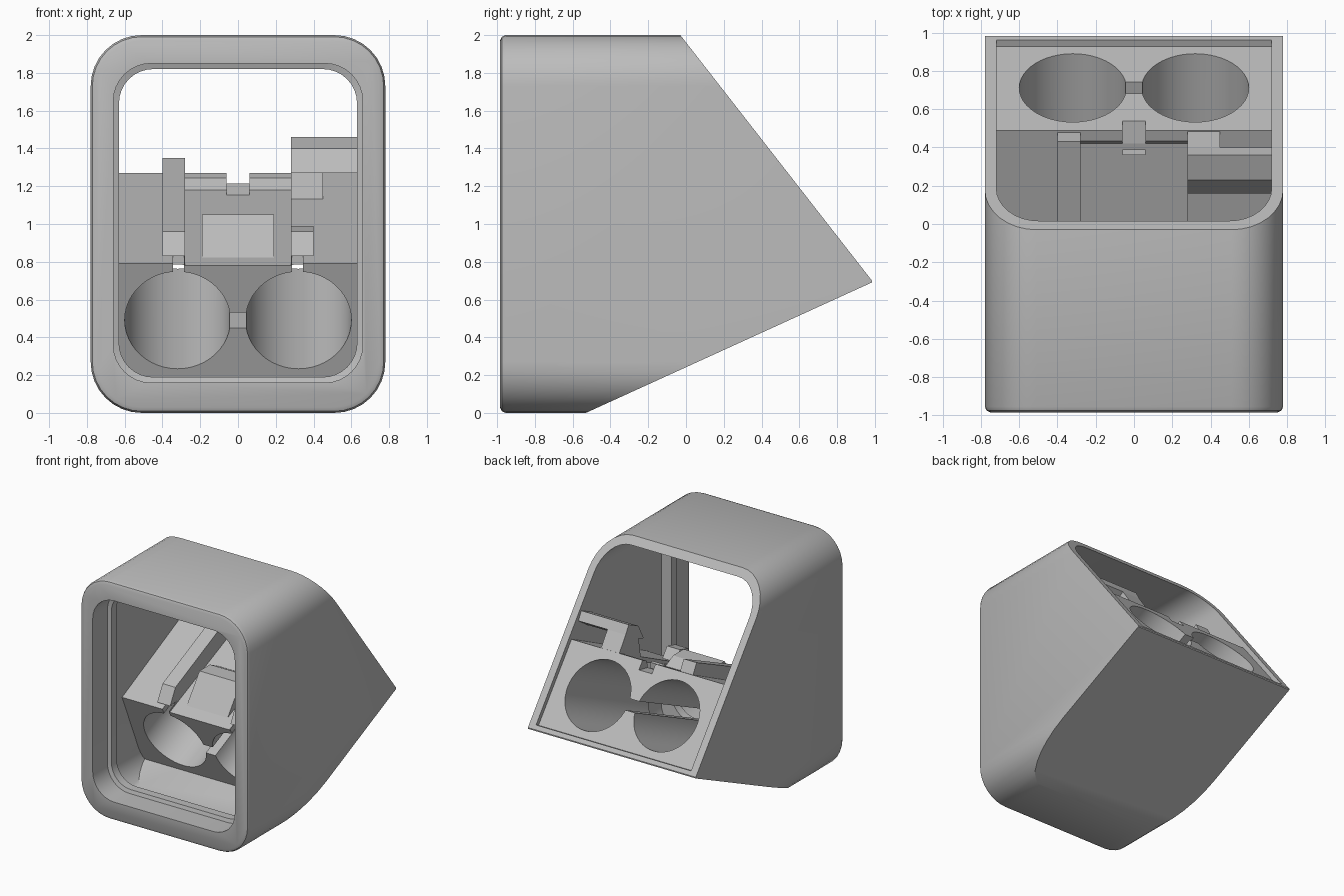
import bpy, bmesh, math
from mathutils import Vector

cube = bpy.data.objects.get("Cube")
if cube:
    bpy.data.objects.remove(cube, do_unlink=True)

GREY = (0.5, 0.5, 0.5, 1)
mat = bpy.data.materials.new("plain_grey")
mat.use_nodes = True
mat.diffuse_color = GREY
mat.node_tree.nodes["Principled BSDF"].inputs["Base Color"].default_value = GREY

# plane normals as (x, y, z)
SLANT = Vector((0, 0.788, 0.615))
UNDER = Vector((0, 0.415, -0.91))
AXIS = Vector((0, 0.91, 0.415))


def finish(bm, name):
    bmesh.ops.recalc_face_normals(bm, faces=bm.faces)
    mesh = bpy.data.meshes.new(name)
    bm.to_mesh(mesh)
    bm.free()
    mesh.materials.append(mat)
    ob = bpy.data.objects.new(name, mesh)
    bpy.context.collection.objects.link(ob)
    return ob


def trim(bm, point, normal):
    """Cut away everything on the normal's side and close the hole."""
    bmesh.ops.bisect_plane(bm, geom=bm.verts[:] + bm.edges[:] + bm.faces[:],
                           plane_co=point, plane_no=normal, clear_outer=True)
    bmesh.ops.holes_fill(bm, edges=[e for e in bm.edges if e.is_boundary], sides=0)


def loft(rings, steps=8):
    """Rounded rectangles (y, half width, z low, z high, radius) joined along y."""
    bm = bmesh.new()
    loops = []
    for y, w, z0, z1, r in rings:
        loop = []
        for k, (sx, top) in enumerate(((1, 1), (-1, 1), (-1, 0), (1, 0))):
            cx, cz = sx * (w - r), (z1 - r if top else z0 + r)
            for i in range(steps + 1):
                a = (k + i / steps) * math.pi / 2
                loop.append(bm.verts.new((cx + r * math.cos(a), y, cz + r * math.sin(a))))
        loops.append(loop)
    n = len(loops[0])
    for a, b in zip(loops, loops[1:]):
        for i in range(n):
            bm.faces.new((a[i], a[(i + 1) % n], b[(i + 1) % n], b[i]))
    bm.faces.new(loops[0])
    bm.faces.new(loops[-1])
    return bm


def prism(name, x0, x1, profile):
    """Side profile of (y, z) points extruded across x."""
    bm = bmesh.new()
    face = bm.faces.new([bm.verts.new((x0, y, z)) for y, z in profile])
    out = bmesh.ops.extrude_face_region(bm, geom=[face])["geom"]
    bmesh.ops.translate(bm, vec=(x1 - x0, 0, 0),
                        verts=[v for v in out if isinstance(v, bmesh.types.BMVert)])
    return finish(bm, name)


def cut(target, cutter):
    cutter.hide_render = True
    mod = target.modifiers.new("cut", "BOOLEAN")
    mod.operation, mod.solver, mod.object = "DIFFERENCE", "EXACT", cutter
    bpy.context.view_layer.objects.active = target
    bpy.ops.object.modifier_apply(modifier=mod.name)
    bpy.data.objects.remove(cutter, do_unlink=True)


def smooth(ob):
    bpy.ops.object.select_all(action="DESELECT")
    ob.select_set(True)
    bpy.context.view_layer.objects.active = ob
    bpy.ops.object.shade_smooth_by_angle(angle=math.radians(30))


# outer shell with a softened front rim and wedge-shaped back
bm = loft([(y, 0.78 - d, d, 2 - d, 0.27 - d)
           for y, d in ((-0.985, 0.03), (-0.975, 0.009), (-0.955, 0), (1.2, 0))])
trim(bm, (0, -0.03, 2), SLANT)
trim(bm, (0, -0.53, 0), UNDER)
trim(bm, (0, 0.984, 0), (0, 1, 0))
shell = finish(bm, "shell")

# stepped front opening and hollow inside, open on the slanted back
bm = loft([(-1.1, 0.66, 0.16, 1.85, 0.2), (-0.79, 0.66, 0.16, 1.85, 0.2),
           (-0.78, 0.63, 0.19, 1.82, 0.18), (-0.71, 0.63, 0.19, 1.82, 0.18),
           (-0.70, 0.72, 0.06, 1.94, 0.22), (1.3, 0.72, 0.06, 1.94, 0.22)])
trim(bm, Vector((0, -0.53, 0)) - UNDER * 0.045, UNDER)
cut(shell, finish(bm, "hollow_cutter"))
smooth(shell)

# holder block
block = prism("holder_block", -0.725, 0.725,
              [(-0.51, 0.79), (0.49, 1.27), (0.94, 0.70), (-0.24, 0.163)])

# wide channel and narrow middle groove
cut(block, prism("channel_cutter", -0.28, 0.28,
                 [(-0.6, 0.74), (0.42, 1.18), (0.47, 1.4), (-0.6, 1.2)]))
cut(block, prism("groove_cutter", -0.06, 0.06,
                 [(0.2, 1.09), (0.42, 1.182), (0.6, 1.22), (0.6, 1.4), (0.2, 1.4)]))

# twin round bores, each with a small notch above its front end
for side in (-1, 1):
    bm = bmesh.new()
    bmesh.ops.create_cone(bm, cap_ends=True, segments=48, radius1=0.28,
                          radius2=0.28, depth=2.2)
    turn = Vector((0, 0, 1)).rotation_difference(AXIS).to_matrix()
    bmesh.ops.rotate(bm, verts=bm.verts, matrix=turn)
    bmesh.ops.translate(bm, verts=bm.verts, vec=(side * 0.32, 0.15, 0.733))
    cut(block, finish(bm, "bore_cutter"))
    x = side * 0.315
    cut(block, prism("notch_cutter", x - 0.03, x + 0.03,
                     [(-0.6, 0.68), (-0.4, 0.70), (-0.42, 0.9), (-0.6, 0.9)]))

# slot joining the bores
cut(block, prism("slot_cutter", -0.07, 0.07,
                 [(-0.6, 0.34), (1.0, 1.07), (1.0, 1.17), (-0.6, 0.44)]))
smooth(block)

# raised rail and the short stop opposite
prism("long_rail", -0.40, -0.28,
      [(-0.5, 0.83), (-0.43, 0.96), (0.43, 1.35), (0.48, 1.26), (-0.38, 0.84)])
prism("short_stop", 0.28, 0.40,
      [(-0.5, 0.83), (-0.43, 0.96), (-0.32, 0.99), (-0.25, 0.90), (-0.38, 0.84)])

# middle wedge and small cross bar
prism("middle_wedge", -0.19, 0.19,
      [(-0.44, 0.78), (-0.24, 1.05), (-0.1, 1.05), (0.02, 0.99), (-0.3, 0.82)])
prism("cross_bar", -0.06, 0.06,
      [(0.36, 1.14), (0.36, 1.215), (0.39, 1.215), (0.39, 1.15)])

# bracket in the upper corner with its leg
prism("bracket_bar", 0.28, 0.725,
      [(0.16, 1.27), (0.23, 1.40), (0.36, 1.46), (0.40, 1.39), (0.28, 1.31)])
prism("bracket_leg", 0.28, 0.45,
      [(0.2, 1.12), (0.24, 1.36), (0.40, 1.39), (0.49, 1.26)])
